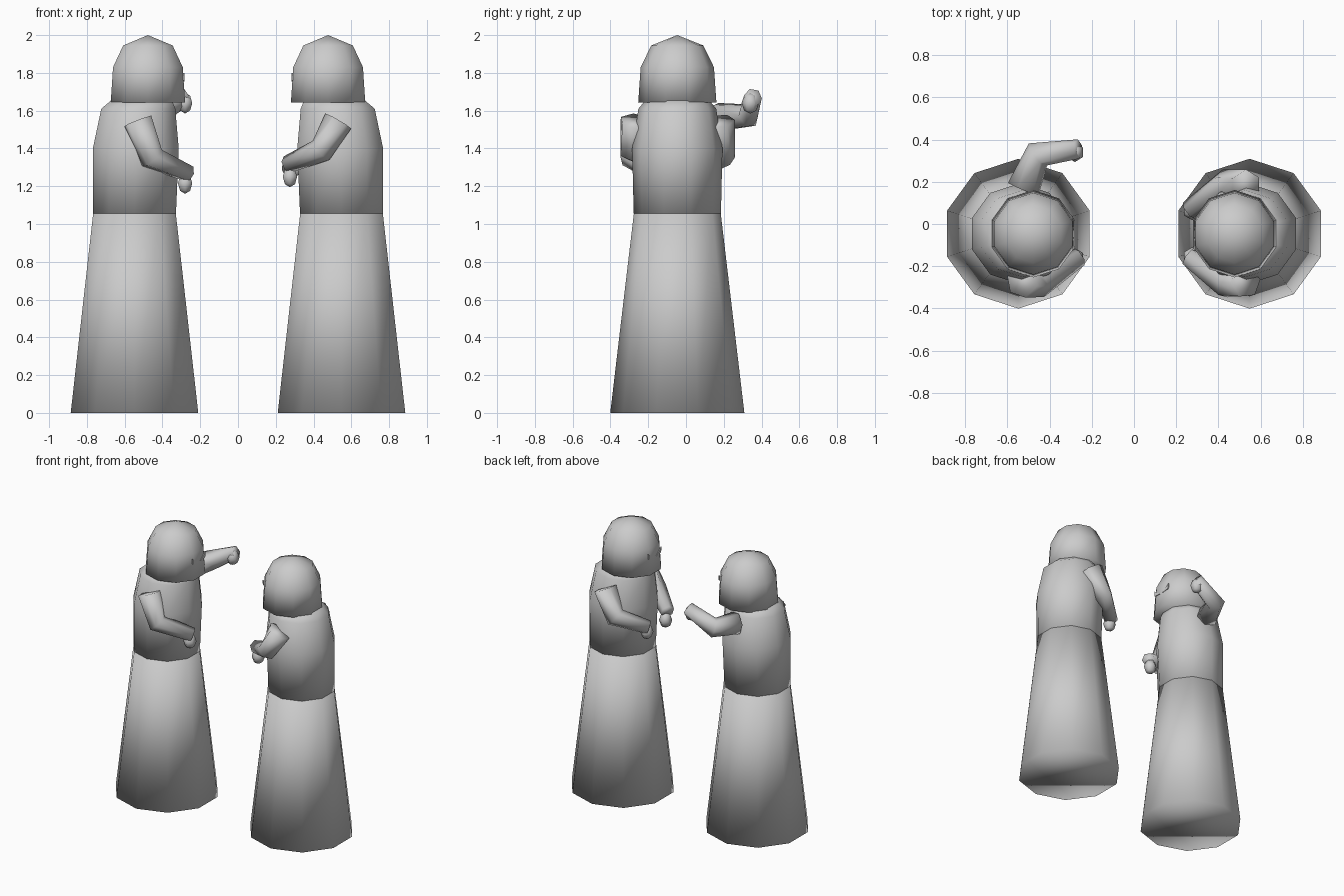
import bpy, bmesh, math
from mathutils import Vector

if "Cube" in bpy.data.objects:
    bpy.data.objects.remove(bpy.data.objects["Cube"])

cloth = bpy.data.materials.new("plain_grey")
cloth.diffuse_color = (0.6, 0.6, 0.6, 1)
cloth.use_nodes = True
cloth.node_tree.nodes["Principled BSDF"].inputs["Base Color"].default_value = cloth.diffuse_color
CY = -0.046


def finish(bm, name, smooth=True):
    bmesh.ops.recalc_face_normals(bm, faces=bm.faces[:])
    me = bpy.data.meshes.new(name)
    bm.to_mesh(me)
    bm.free()
    for p in me.polygons:
        p.use_smooth = smooth
    me.materials.append(cloth)
    ob = bpy.data.objects.new(name, me)
    bpy.context.collection.objects.link(ob)
    return ob


def loft(name, rings, smooth=True):
    """Join rings of points, closing both ends."""
    bm = bmesh.new()
    vs = [[bm.verts.new(p) for p in ring] for ring in rings]
    n = len(vs[0])
    for a, b in zip(vs, vs[1:]):
        for i in range(n):
            j = (i + 1) % n
            bm.faces.new((a[i], a[j], b[j], b[i]))
    bm.faces.new(vs[0])
    bm.faces.new(vs[-1])
    bmesh.ops.remove_doubles(bm, verts=bm.verts[:], dist=0.0005)
    return finish(bm, name, smooth)


def turned(name, profile, n=10):
    """Ten-sided turned shape; profile holds (centre x, radius, z)."""
    rings = []
    for cx, r, z in profile:
        rings.append([(cx + r * math.cos(math.pi / 2 + i * math.tau / n),
                       CY + r * math.sin(math.pi / 2 + i * math.tau / n), z)
                      for i in range(n)])
    return loft(name, rings)


def arm(name, points, radii, n=6):
    """Bent sleeve with mitred elbow."""
    pts = [Vector(p) for p in points]
    d1, d2 = (pts[1] - pts[0]).normalized(), (pts[2] - pts[1]).normalized()
    rings = []
    for p, d, r in zip(pts, (d1, (d1 + d2).normalized(), d2), radii):
        u = d.cross(Vector((0.3, 0.2, 1))).normalized()
        v = d.cross(u)
        rings.append([p + r * (math.cos(i * math.tau / n) * u + math.sin(i * math.tau / n) * v)
                      for i in range(n)])
    return loft(name, rings)


def hand(name, loc):
    bm = bmesh.new()
    bmesh.ops.create_uvsphere(bm, u_segments=6, v_segments=4, radius=0.046)
    for v in bm.verts:
        v.co = Vector((v.co.x * 0.95, v.co.y, v.co.z * 1.2)) + Vector(loc)
    return finish(bm, name)


def eye(name, x, s, side):
    """Thin slanted plate on the flat front of the hood."""
    tri = [(0.015, 1.755), (0.075, 1.80), (0.07, 1.76)]
    rings = [[(x + o * s, CY + side * y, z) for y, z in tri] for o in (-0.004, 0.004)]
    return loft(name, rings, False)


for label, s in (("left", 1), ("right", -1)):
    # s points toward the other figure
    c = -0.548 * s
    turned(label + "_skirt", [(c, 0.355, 0), (c, 0.23, 1.056)])
    turned(label + "_torso", [(c, 0.231, 1.056), (c + 0.007 * s, 0.239, 1.40),
                              (c + 0.02 * s, 0.206, 1.61), (c + 0.04 * s, 0.165, 1.66)])
    h = -0.477 * s
    turned(label + "_hood", [(h, 0.207, 1.643), (h, 0.194, 1.83),
                             (h, 0.138, 1.945), (h, 0.0, 2.0)])
    for side in (-1, 1):
        eye(label + "_eye", h + 0.189 * s, s, side)

R = (0.08, 0.068, 0.047)
# left figure: lowered near arm, raised far arm
arm("left_near_sleeve", [(-0.53, -0.27, 1.545), (-0.455, -0.285, 1.35), (-0.26, -0.155, 1.265)], R)
hand("left_near_hand", (-0.28, -0.16, 1.215))
arm("left_far_sleeve", [(-0.525, 0.165, 1.565), (-0.455, 0.33, 1.575), (-0.265, 0.355, 1.675)], R)
hand("left_far_hand", (-0.28, 0.34, 1.64))
# right figure: both arms folded forward
for tag, m, dz in (("near", -1, 0), ("far", 1, -0.03)):
    arm("right_%s_sleeve" % tag, [(0.53, CY + m * 0.225, 1.545),
                                  (0.44, CY + m * 0.24, 1.39 + dz),
                                  (0.26, CY + m * 0.11, 1.315 + dz)], R)
    hand("right_%s_hand" % tag, (0.275, CY + m * 0.11, 1.25))
